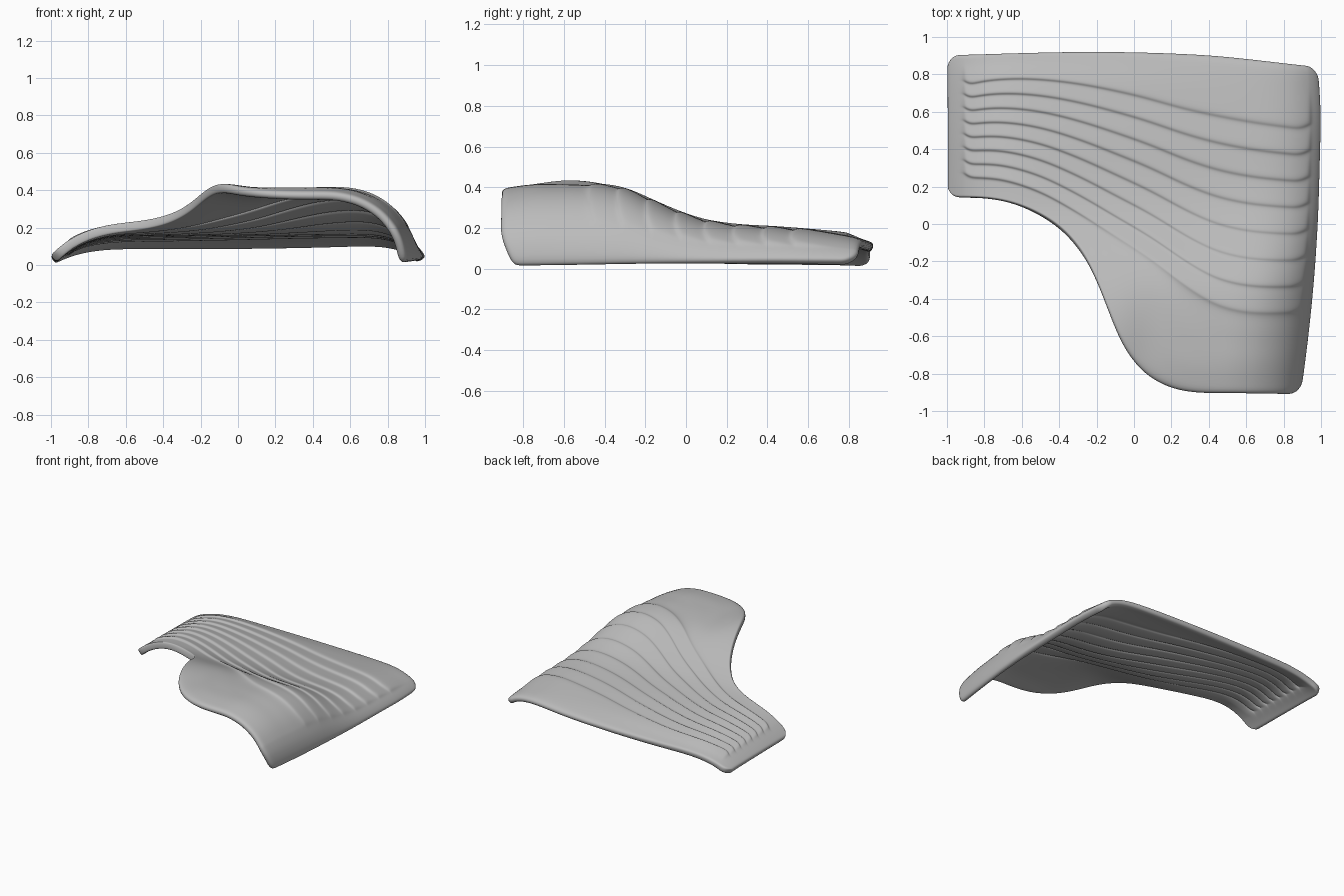
import bpy
import bmesh
from math import sqrt

cube = bpy.data.objects.get("Cube")
if cube:
    bpy.data.objects.remove(cube, do_unlink=True)


def curve(points):
    """Smooth interpolation through (position, value) pairs."""
    n = len(points)
    slopes = []
    for i in range(n):
        a, b = points[max(i - 1, 0)], points[min(i + 1, n - 1)]
        slopes.append((b[1] - a[1]) / (b[0] - a[0]))

    def value(p):
        p = min(max(p, points[0][0]), points[-1][0])
        i = 0
        while i < n - 2 and p > points[i + 1][0]:
            i += 1
        (x0, y0), (x1, y1) = points[i], points[i + 1]
        h = x1 - x0
        t = (p - x0) / h
        return (y0 * (1 + 2 * t) * (1 - t) ** 2 + h * slopes[i] * t * (1 - t) ** 2
                + y1 * t * t * (3 - 2 * t) + h * slopes[i + 1] * t * t * (t - 1))
    return value


def smooth(p, a, b):
    t = min(max((p - a) / (b - a), 0), 1)
    return t * t * (3 - 2 * t)


# Plan outline, ridge lines and crown height
front = curve([(-1, .14), (-.8, .14), (-.65, .115), (-.5, .055), (-.37, -.035), (-.27, -.155),
               (-.2, -.29), (-.15, -.43), (-.1, -.56), (-.06, -.65), (0, -.74), (.08, -.815),
               (.2, -.875), (.35, -.905), (.6, -.91), (1, -.915)])
back = curve([(-1, .905), (-.6, .92), (-.2, .927), (.2, .92), (.5, .902), (1, .845)])
right_edge = curve([(-.91, .9), (-.6, .94), (-.3, .97), (0, .99), (.3, 1), (.6, 1.005), (.85, .99)])
low_ridge = curve([(-.89, .25), (-.7, .235), (-.5, .17), (-.3, .06), (-.1, -.07), (.1, -.2),
                   (.3, -.345), (.45, -.43), (.6, -.47), (.75, -.48), (.9, -.475)])
high_ridge = curve([(-.89, .745), (-.75, .77), (-.55, .775), (-.3, .75), (0, .69), (.3, .61),
                    (.6, .55), (.85, .515), (.9, .512)])
crown = curve([(-.93, .39), (-.8, .41), (-.68, .432), (-.55, .44), (-.4, .42), (-.3, .388),
               (-.2, .345), (-.1, .3), (0, .26), (.1, .23), (.25, .208), (.45, .196),
               (.65, .18), (.8, .163), (.93, .125)])

RIDGES = 8
GAP = .004
STEP = .015
LEFT_END, RIGHT_END = -.905, .939


def ridge_y(s, k):
    a = k / (RIDGES - 1)
    y = low_ridge(s) * (1 - a) + high_ridge(s) * a
    hook = max(0, s - .86) / .08 + max(0, -s - .87) / .035
    return y + .025 * min(hook, 1) ** 2


def corner(s):
    d = max(0, .06 - (1 - abs(s)))
    return .06 - sqrt(.06 ** 2 - d * d)


def height(s, x, y):
    h = crown(y) - .025 * smooth(x, -.1, .12) * smooth(y, -.8, -.6) * (1 - smooth(y, -.5, -.25))
    t = min(max((abs(s) - .5) / .5, 0), 1)
    if s < 0:
        return .05 + (h - .05) * (1 - t ** 3)
    b = smooth(y, -.9, .5)
    foot = .015 + .025 * b
    return foot + (h - foot) * (1 - t ** (2.2 + 1.8 * b)) ** (.5 + .3 * b)


# Rows run across the shell: edge margin, stepped ridges, back margin
rows = [("front", t, 0) for t in (0, .12, .28, .45, .62, .8)]
for k in range(RIDGES):
    rows += [("ridge", k, -GAP), ("ridge", k, GAP)]
    if k < RIDGES - 1:
        rows += [("ridge", k + .35, 0), ("ridge", k + .7, 0)]
rows += [("back", t, 0) for t in (.2, .4, .6, .82, 1)]

columns = [-1, -.975, -.945, LEFT_END - .005, LEFT_END + .005, -.87, -.83, -.78]
columns += [-.72 + .06 * i for i in range(21)]
columns += [.54, .59, .64, .69, .73, .77, .81, .845, .875, .905,
            RIGHT_END - .005, RIGHT_END + .005, .965, .985, 1]


def point(row, s):
    kind, p, offset = row
    lo, hi = front(s) + corner(s), back(s) - corner(s)
    lift = 0
    if kind == "front":
        y = lo + (ridge_y(s, 0) - lo) * p
    elif kind == "back":
        start = ridge_y(s, RIDGES - 1)
        y = start + (hi - start) * p
        lift = max(0, 1 - p / .6)
    else:
        y = ridge_y(s, p) + offset
        lift = 0 if offset < 0 else 1 - p % 1
    if not LEFT_END < s < RIGHT_END:
        lift = 0
    x = s * (right_edge(y) if s > 0 else 1.005)
    return x, y, height(s, x, y) + STEP * lift


# Shell surface
bm = bmesh.new()
grid = [[bm.verts.new(point(r, s)) for s in columns] for r in rows]
for low, high in zip(grid, grid[1:]):
    for i in range(len(columns) - 1):
        bm.faces.new((low[i], low[i + 1], high[i + 1], high[i]))
mesh = bpy.data.meshes.new("curved_shell")
bm.to_mesh(mesh)
bm.free()
shell = bpy.data.objects.new("curved_shell", mesh)
bpy.context.collection.objects.link(shell)

# Thickness and rounded rim
solid = shell.modifiers.new("thickness", "SOLIDIFY")
solid.thickness = .05
solid.offset = -1
rounding = shell.modifiers.new("rounding", "SUBSURF")
rounding.levels = rounding.render_levels = 2

grey = bpy.data.materials.new("light_grey")
grey.use_nodes = True
color = (.5, .5, .5, 1)
grey.diffuse_color = color
grey.node_tree.nodes["Principled BSDF"].inputs["Base Color"].default_value = color
mesh.materials.append(grey)
for face in mesh.polygons:
    face.use_smooth = True
